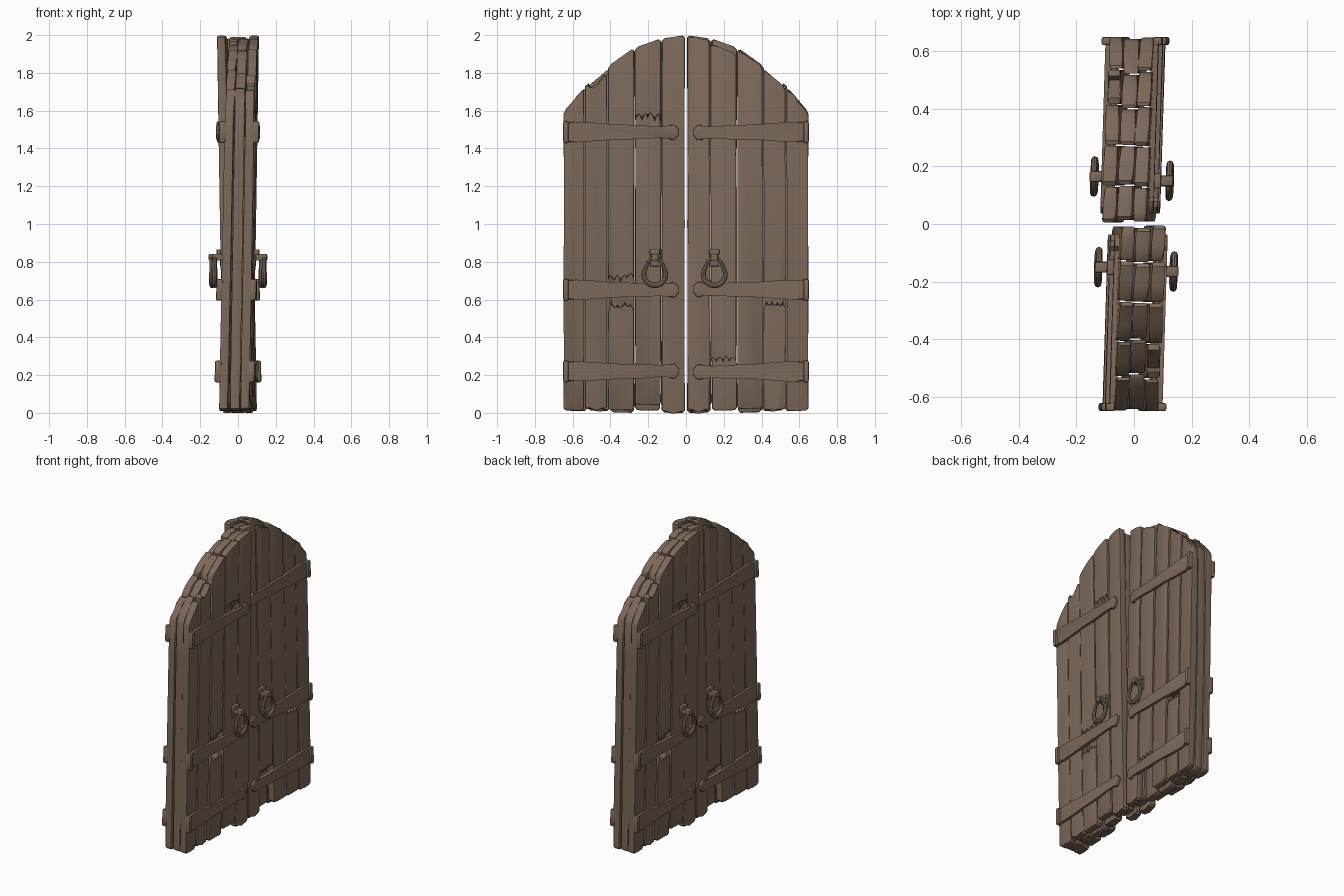
import bpy, bmesh, math, random
from mathutils import Matrix

if "Cube" in bpy.data.objects:
    bpy.data.objects.remove(bpy.data.objects["Cube"])

random.seed(4)
wood = bpy.data.materials.new("weathered brown")
wood.diffuse_color = (0.205, 0.142, 0.100, 1)
wood.use_nodes = True
wood.node_tree.nodes["Principled BSDF"].inputs["Base Color"].default_value = wood.diffuse_color

ARCH = [(0, 2.0), (.14, 1.98), (.28, 1.93), (.42, 1.83), (.54, 1.72), (.66, 1.58)]


def jit(a):
    return random.uniform(-a, a)


def arch(y):
    y = abs(y)
    for (a, za), (b, zb) in zip(ARCH, ARCH[1:]):
        if y <= b:
            return za + (zb - za) * (y - a) / (b - a)
    return ARCH[-1][1]


def emit(name, bm):
    # each leaf leans and swings slightly; the second leaf is the first turned half round
    for v in bm.verts:
        v.co.x += .018 * (v.co.z - 1) + .02 * (1 + v.co.y / .65) - .003
    bmesh.ops.recalc_face_normals(bm, faces=bm.faces[:])
    for suffix, turn in (("left", 0), ("right", math.pi)):
        me = bpy.data.meshes.new(name + "_" + suffix)
        bm.to_mesh(me)
        me.transform(Matrix.Rotation(turn, 4, 'Z'))
        me.materials.append(wood)
        bpy.context.collection.objects.link(bpy.data.objects.new(me.name, me))
    bm.free()


def slab(name, outline, x0, x1, bevel=.009, yaw=0, bow=0):
    # outline in (y, z), extruded along x with rounded rims
    bm = bmesh.new()
    ym = sum(p[0] for p in outline) / len(outline)
    rings = [[bm.verts.new((x + yaw * (y - ym) + bow * (z - 1), y, z)) for y, z in outline]
             for x in (x0, x1)]
    n = len(outline)
    caps = [bm.faces.new(r) for r in rings]
    for i in range(n):
        j = (i + 1) % n
        bm.faces.new((rings[0][i], rings[0][j], rings[1][j], rings[1][i]))
    rims = list({e for f in caps for e in f.edges})
    bmesh.ops.bevel(bm, geom=rims, offset=bevel, segments=2, profile=.5,
                    affect='EDGES', clamp_overlap=True)
    emit(name, bm)


def box(name, x0, x1, y0, y1, z0, z1, bevel=.005):
    bm = bmesh.new()
    bmesh.ops.create_cube(bm, size=1)
    for v in bm.verts:
        v.co = ((x0 + x1) / 2 + v.co.x * (x1 - x0), (y0 + y1) / 2 + v.co.y * (y1 - y0),
                (z0 + z1) / 2 + v.co.z * (z1 - z0))
    bmesh.ops.bevel(bm, geom=bm.edges[:], offset=bevel, segments=2, profile=.5,
                    affect='EDGES', clamp_overlap=True)
    emit(name, bm)


# plank ends, listed from y0 to y1
def arched(y0, y1, drop=0.0):
    pts = [(y0, arch(y0) - drop - .012)]
    for t in (.12, .4, .65, .9):
        y = y0 + (y1 - y0) * t
        pts.append((y, arch(y) - drop + (0 if drop == 0 else jit(.004))))
    return pts + [(y1, arch(y1) - drop - .012)]


def flat(y0, y1, z):
    c = .014
    return [(y0, z + c), (y0 + c, z + .002), ((y0 + y1) / 2, z + random.uniform(0, .006)),
            (y1 - c, z), (y1, z + c)]


def jagged(y0, y1, z, amp):
    n = 8
    return [(y0 + (y1 - y0) * (i / n + (jit(.03) if 0 < i < n else 0)),
             z + (amp if i % 2 else -amp) * random.uniform(.4, 1)) for i in range(n + 1)]


def plank(name, y0, y1, x0, x1, bottom, top, bevel=.01):
    zb, zt = max(p[1] for p in bottom), min(p[1] for p in top)
    sides = [z for z in (.3, .65, 1.0, 1.35) if zb + .08 < z < zt - .08]
    right = [(y1 - abs(jit(.003)), z) for z in sides]
    left = [(y0 + abs(jit(.003)), z) for z in reversed(sides)]
    slab(name, bottom + right + top[::-1] + left, x0, x1, bevel, jit(.05), jit(.003))


G = .0025
# middle layer planks
mid = [-.645, -.52, -.40, -.272, -.135, -.012]
for i, (a, b) in enumerate(zip(mid, mid[1:])):
    a, b = a + G, b - G
    plank(f"middle_plank_{i + 1}", a, b, -.026, .026,
          flat(a, b, [.01, .01, .0, .012, .03][i]), arched(a, b, [.005, .035, .01, .0, .012][i]))

# outer planks on the +x face
ys = [-.652, -.537, -.415, -.273, -.131, -.003]
low = [.012, .018, .012, .04, .0]
for i, (a, b) in enumerate(zip(ys, ys[1:])):
    a, b = a + G, b - G
    top = arched(a, b, .0)
    if i == 1:  # splintered notch in the arch
        top = [(a, 1.73), (a + .02, 1.745), (a + .035, 1.70), (a + .06, 1.73),
               (b - .02, 1.79), (b, 1.785)]
    bottom = flat(a, b, low[i])
    args = (a, b, .030, .076)
    if i == 3:
        plank("face_plank_4_upper", *args, jagged(a, b, 1.575, .04), top, .006)
        plank("face_plank_4_lower", *args, bottom, flat(a, b, 1.49), .009)
    elif i == 2:
        plank("face_plank_3_upper", *args, jagged(a, b, .725, .035), top, .006)
        plank("face_plank_3_lower", *args, bottom, jagged(a, b, .56, .035), .006)
    else:
        plank(f"face_plank_{i + 1}", *args, bottom, top)

# outer planks on the -x face
ys = [-.65, -.53, -.408, -.268, -.128, -.006]
low = [.01, .015, .02, .0, .01]
drop = [.006, .012, .008, .03, .005]
for i, (a, b) in enumerate(zip(ys, ys[1:])):
    a, b = a + G, b - G
    top, bottom = arched(a, b, drop[i]), flat(a, b, low[i])
    args = (a, b, -.076, -.030)
    if i == 1:
        plank("rear_plank_2_upper", *args, flat(a, b, .62), top)
        plank("rear_plank_2_lower", *args, bottom, jagged(a, b, .565, .03), .006)
    elif i == 3:
        plank("rear_plank_4", *args, jagged(a, b, .29, .03), top, .006)
    else:
        plank(f"rear_plank_{i + 1}", *args, bottom, top)

# strap hinges with knuckles, both faces
HALF = [(-.635, .050), (-.58, .053), (-.5, .050), (-.38, .041), (-.24, .037), (-.14, .031),
        (-.092, .028), (-.078, .040), (-.058, .038), (-.036, .012)]
for s, face in ((1, "face"), (-1, "rear")):
    for z, where in ((1.487, "top"), (.652, "middle"), (.22, "bottom")):
        tilt = jit(.008)
        line = [(y, z + tilt * (y + .6) - h + jit(.0015)) for y, h in HALF]
        line += [(y, z + tilt * (y + .6) + h + jit(.0015)) for y, h in reversed(HALF)]
        slab(f"{face}_strap_{where}", line, s * .068, s * .092, .006)
        xa, xb = sorted((s * .070, s * .106))
        box(f"{face}_knuckle_{where}", xa, xb, -.650, -.621, z - .058, z + .057, .009)

# ring handles with staples, both faces
for s, face, yc in ((1, "face", -.165), (-1, "rear", -.150)):
    xa, xb = sorted((s * .070, s * .086))
    box(face + "_staple_plate", xa, xb, yc - .025, yc + .025, .775, .862)
    xa, xb = sorted((s * .080, s * .146))
    box(face + "_staple_arm", xa, xb, yc - .019, yc + .019, .806, .842, .007)
    xa, xb = sorted((s * .076, s * .104))
    box(face + "_staple_cap", xa, xb, yc - .027, yc + .027, .838, .866, .006)
    bm = bmesh.new()
    N, M = 24, 8
    grid = []
    for i in range(N):
        a = 2 * math.pi * i / N
        r = .058 + .030 * max(0, math.cos(a)) ** 5
        tube = .0125 - .002 * math.cos(a)
        row = []
        for j in range(M):
            b = 2 * math.pi * j / M
            q = r + tube * math.cos(b)
            row.append(bm.verts.new((s * .131 + tube * math.sin(b), yc + q * math.sin(a),
                                     .733 + q * math.cos(a))))
        grid.append(row)
    for i in range(N):
        for j in range(M):
            k, l = (i + 1) % N, (j + 1) % M
            bm.faces.new((grid[i][j], grid[k][j], grid[k][l], grid[i][l]))
    emit(face + "_ring", bm)

# soft shading with crisp edges
for ob in bpy.context.scene.objects:
    ob.select_set(True)
    bpy.context.view_layer.objects.active = ob
bpy.ops.object.shade_smooth_by_angle(angle=math.radians(35))
